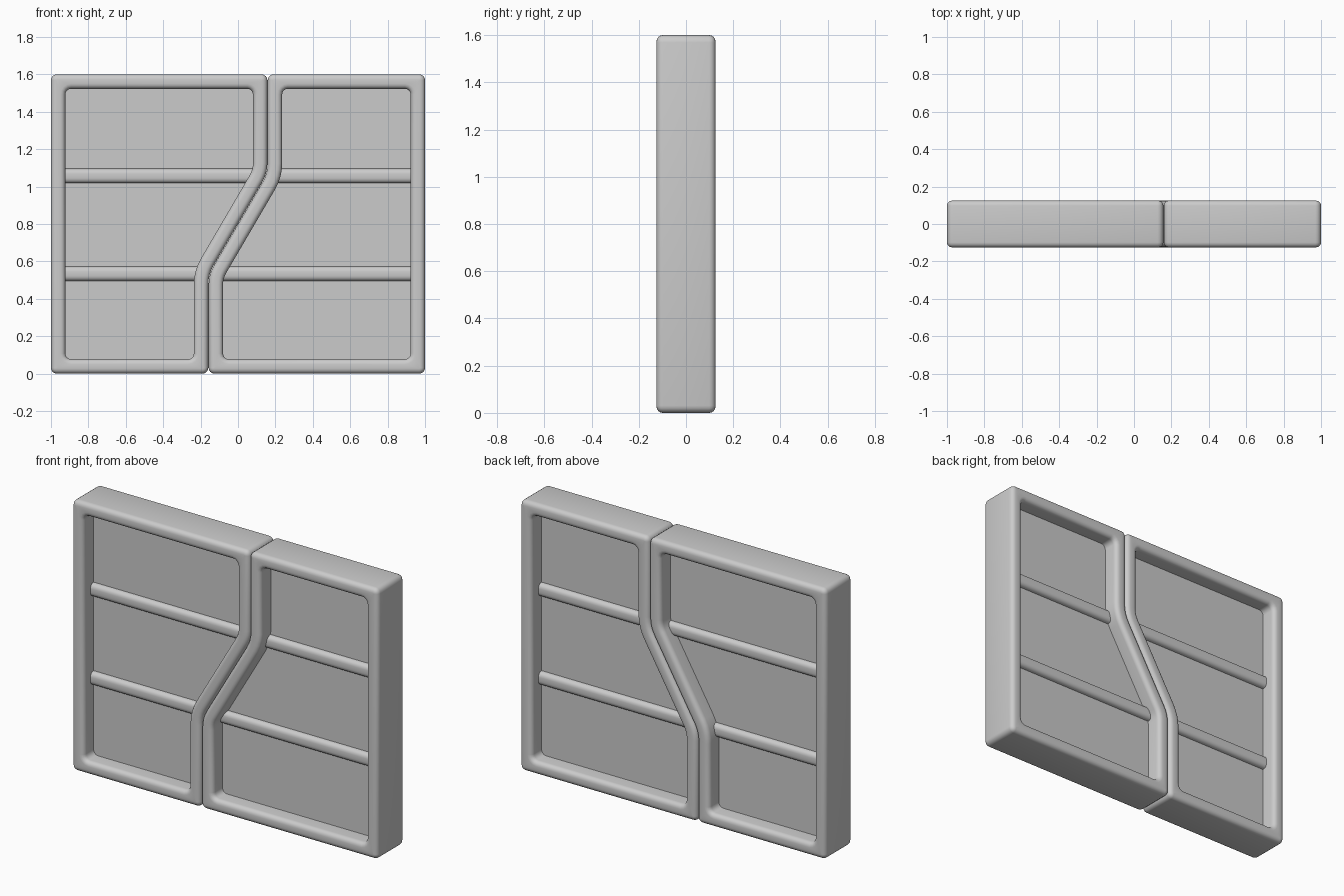
import bpy, bmesh, math
from mathutils import Vector

if "Cube" in bpy.data.objects:
    bpy.data.objects.remove(bpy.data.objects["Cube"])

H, HALF_D = 1.6, 0.125        # door height, half depth
W, B = 0.077, 0.027           # frame width, edge rounding
SEAM, BEND = 0.158, 0.27      # seam offset, bend distance from mid height
BARS = (1.057, 0.534)         # heights of the cross bars


def finish(name, bm):
    bmesh.ops.recalc_face_normals(bm, faces=bm.faces[:])
    me = bpy.data.meshes.new(name)
    bm.to_mesh(me)
    bm.free()
    ob = bpy.data.objects.new(name, me)
    bpy.context.collection.objects.link(ob)
    bpy.ops.object.select_all(action='DESELECT')
    bpy.context.view_layer.objects.active = ob
    ob.select_set(True)
    bpy.ops.object.shade_smooth_by_angle(angle=math.radians(35))
    return ob


def outline(pts, d, r_corner, r_bend=0.2, n=4):
    """Counter-clockwise outline moved inward by d, with rounded corners."""
    out = []
    for i, p in enumerate(pts):
        a = (p - pts[i - 1]).normalized()
        b = (pts[(i + 1) % len(pts)] - p).normalized()
        na, nb = Vector((-a.y, a.x)), Vector((-b.y, b.x))
        turn = math.atan2(a.x * b.y - a.y * b.x, a.dot(b))
        q = p + (na + nb) * d / (1 + na.dot(nb))
        s = 1 if turn > 0 else -1
        r = r_corner if abs(turn) > 1 else r_bend - s * d
        start = q - a * r * math.tan(abs(turn) / 2)
        c = start + na * r * s
        v = start - c
        for k in range(n + 1):
            t = turn * k / n
            out.append(c + Vector((v.x * math.cos(t) - v.y * math.sin(t),
                                   v.x * math.sin(t) + v.y * math.cos(t))))
    return out


def skin(bm, rings, closed):
    n = len(rings[0])
    for j in range(len(rings) if closed else len(rings) - 1):
        r0, r1 = rings[j], rings[(j + 1) % len(rings)]
        for i in range(n):
            k = (i + 1) % n
            bm.faces.new((r0[i], r0[k], r1[k], r1[i]))


def ring(bm, pts, y):
    return [bm.verts.new((p.x, y, p.y)) for p in pts]


def frame(name, pts):
    # rounded-rectangle section carried around the leaf outline
    bm = bmesh.new()
    rings = []
    corners = ((W - B, HALF_D - B, 0), (B, HALF_D - B, 90),
               (B, B - HALF_D, 180), (W - B, B - HALF_D, 270))
    for cd, cy, a0 in corners:
        for k in range(5):
            t = math.radians(a0 + 22.5 * k)
            d, y = cd + B * math.cos(t), cy + B * math.sin(t)
            r = 0.031 - d if d < W / 2 else 0.03 + W - d
            rings.append(ring(bm, outline(pts, d, r), y))
    skin(bm, rings, True)
    finish(name, bm)


def panel(name, pts):
    # thin sheet held in the middle of the frame
    bm = bmesh.new()
    o = outline(pts, W / 2, 0.03)
    rings = [ring(bm, o, -0.03), ring(bm, o, 0.03)]
    skin(bm, rings, False)
    for r in rings:
        bm.faces.new(r)
    finish(name, bm)


def bar(name, x0, x1, z):
    # rounded rail showing on both faces of the panel
    bm = bmesh.new()
    bmesh.ops.create_cube(bm, size=1)
    for v in bm.verts:
        v.co = Vector(((x0 + x1) / 2 + v.co.x * (x1 - x0), v.co.y * 0.12, z + v.co.z * 0.078))
    edges = [e for e in bm.edges if abs(e.verts[0].co.x - e.verts[1].co.x) > 0.1]
    bmesh.ops.bevel(bm, geom=edges, offset=0.027, segments=4, profile=0.5, affect='EDGES')
    finish(name, bm)


def seam_x(z):
    return max(-SEAM, min(SEAM, (z - H / 2) / BEND * SEAM))


g = 0.001
left = [Vector(p) for p in ((-1, 0), (-SEAM - g, 0), (-SEAM - g, H / 2 - BEND),
                            (SEAM - g, H / 2 + BEND), (SEAM - g, H), (-1, H))]
right = [Vector((-p.x, H - p.y)) for p in left]

for side, pts, s in (("left", left, -1), ("right", right, 1)):
    frame(side + "_door_frame", pts)
    panel(side + "_door_panel", pts)
    for label, z in zip(("upper", "lower"), BARS):
        a, b = sorted((s * 0.96, seam_x(z) + s * 0.043))
        bar(f"{side}_{label}_bar", a, b, z)
